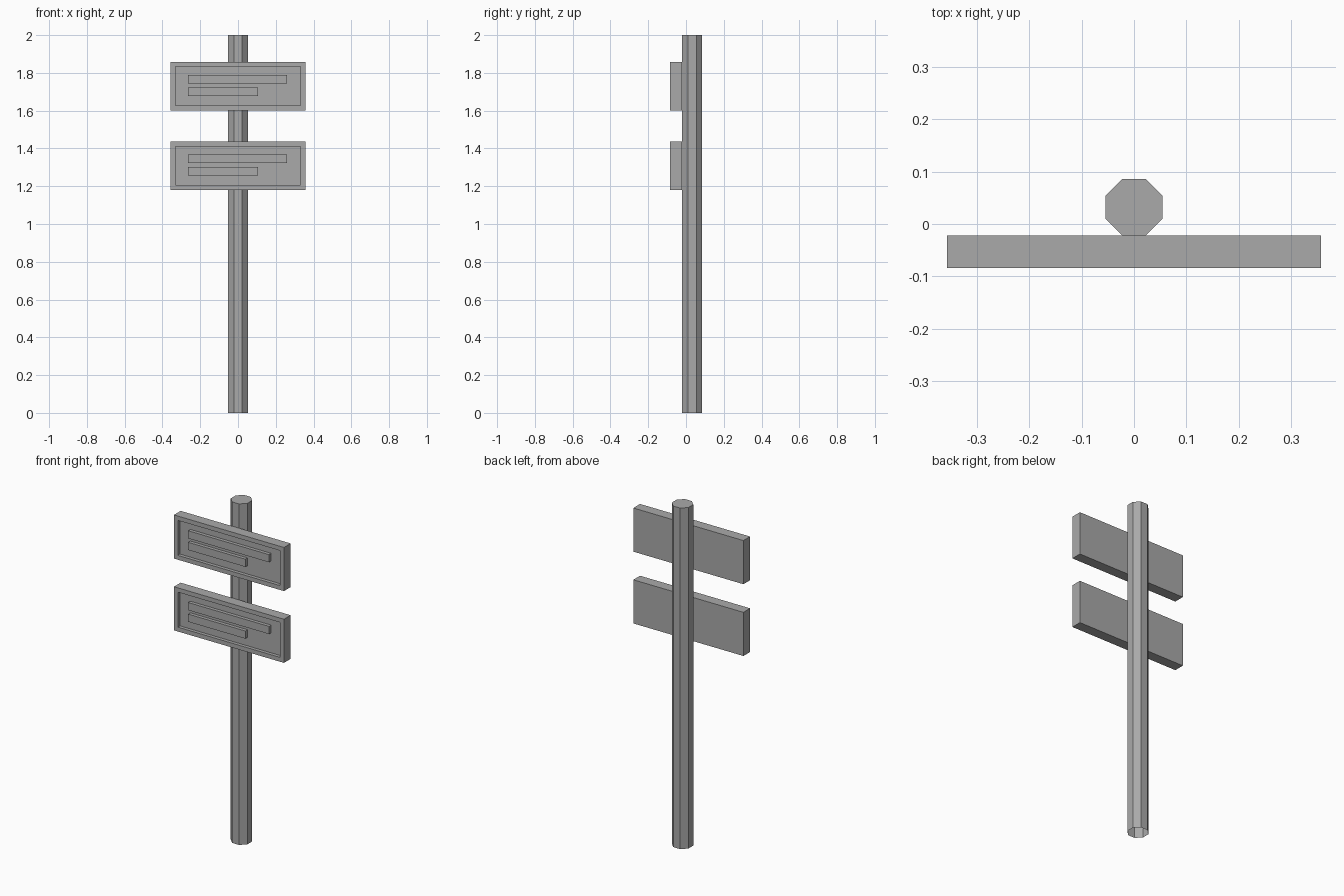
import bpy, bmesh, math
from mathutils import Matrix, Vector

cube = bpy.data.objects.get("Cube")
if cube:
    bpy.data.objects.remove(cube)

grey = bpy.data.materials.new("mid grey")
grey.use_nodes = True
COLOUR = (0.4, 0.4, 0.4, 1)
grey.diffuse_color = COLOUR
grey.node_tree.nodes["Principled BSDF"].inputs["Base Color"].default_value = COLOUR


def finish(name, bm):
    mesh = bpy.data.meshes.new(name)
    bm.to_mesh(mesh)
    bm.free()
    mesh.materials.append(grey)
    obj = bpy.data.objects.new(name, mesh)
    bpy.context.collection.objects.link(obj)
    return obj


def add_box(bm, x, y, z):
    """Box from (low, high) ranges; returns its vertices."""
    size = [hi - lo for lo, hi in (x, y, z)]
    centre = Vector([(lo + hi) / 2 for lo, hi in (x, y, z)])
    matrix = Matrix.Translation(centre) @ Matrix.Diagonal((*size, 1))
    return bmesh.ops.create_cube(bm, size=1, matrix=matrix)["verts"]


# Octagonal post with flat sides facing the axes, open underneath
bm = bmesh.new()
radius = 0.054 / math.cos(math.pi / 8)
bmesh.ops.create_cone(bm, cap_ends=True, segments=8, radius1=radius, radius2=radius, depth=2,
                      matrix=Matrix.Translation((0, 0.032, 1)) @ Matrix.Rotation(math.pi / 8, 4, "Z"))
bm.normal_update()
bmesh.ops.delete(bm, geom=[f for f in bm.faces if f.normal.z < -0.9], context="FACES")
finish("post", bm)

# Sign boards: framed panel with a sunken face and two raised bars
FRONT, BACK, DEPTH = -0.084, -0.022, 0.02
for label, z in (("upper", 1.73), ("lower", 1.309)):
    bm = bmesh.new()
    add_box(bm, (-0.357, 0.357), (FRONT, BACK), (z - 0.128, z + 0.128))
    bm.normal_update()
    face = next(f for f in bm.faces if f.normal.y < -0.9)
    bmesh.ops.inset_region(bm, faces=[face], thickness=0.036)
    panel = bmesh.ops.extrude_discrete_faces(bm, faces=[face])["faces"][0]
    bmesh.ops.translate(bm, verts=panel.verts, vec=(0, DEPTH, 0))
    finish(label + "_board", bm)

    for row, right, low in (("long", 0.26, 0.015), ("short", 0.107, -0.053)):
        bm = bmesh.new()
        add_box(bm, (-0.264, right), (FRONT, FRONT + DEPTH), (z + low, z + low + 0.045))
        finish(f"{label}_{row}_bar", bm)
